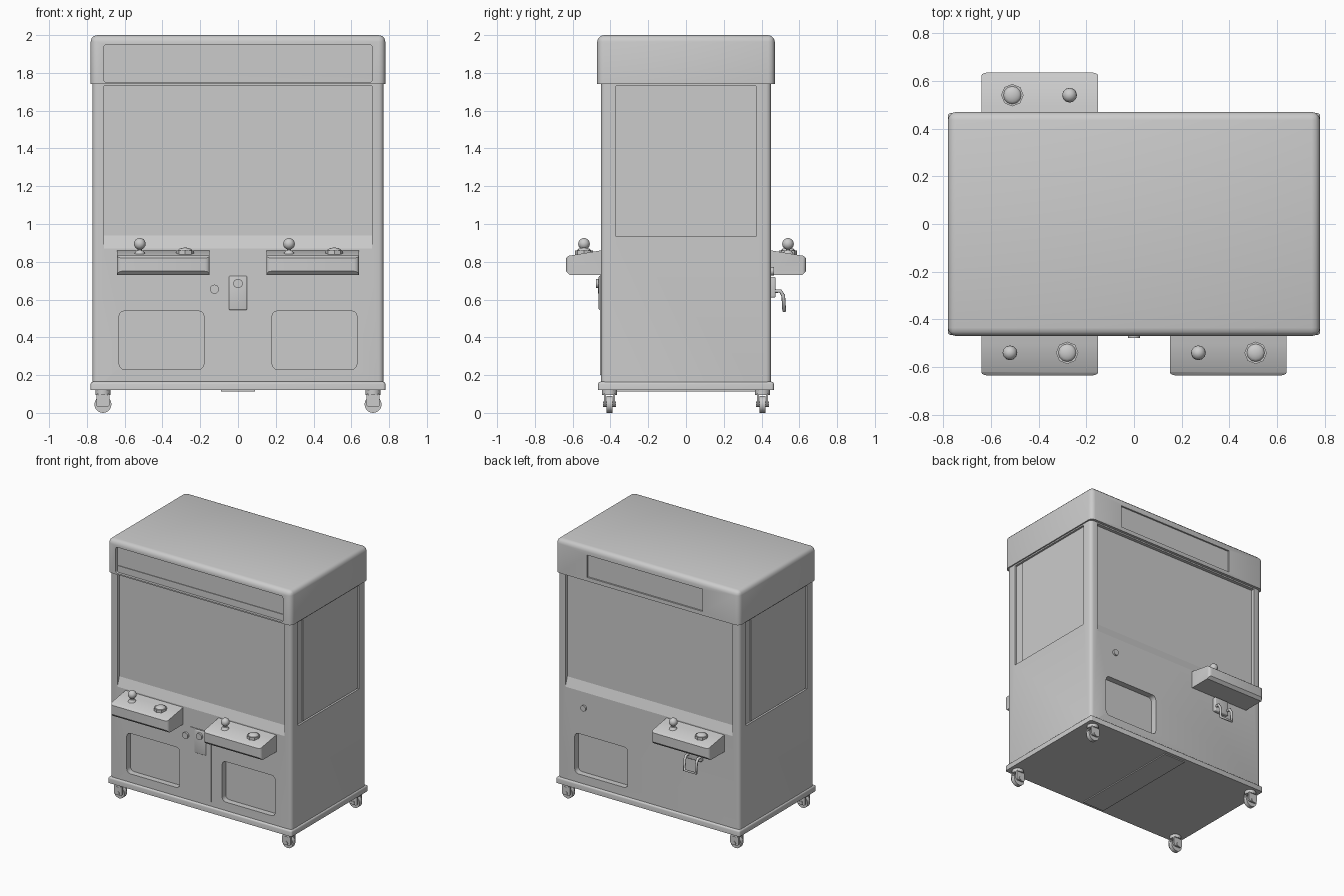
import bpy, bmesh, math
from mathutils import Matrix, Vector

default = bpy.data.objects.get("Cube")
if default:
    bpy.data.objects.remove(default, do_unlink=True)

grey = bpy.data.materials.new("plain_grey")
grey.use_nodes = True
grey.diffuse_color = (0.6, 0.6, 0.6, 1)
grey.node_tree.nodes["Principled BSDF"].inputs["Base Color"].default_value = grey.diffuse_color
TURN = Matrix.Rotation(math.pi, 4, 'Z')


def finish(name, bm, matrix=None):
    if matrix:
        bm.transform(matrix)
    bmesh.ops.recalc_face_normals(bm, faces=bm.faces)
    mesh = bpy.data.meshes.new(name)
    bm.to_mesh(mesh)
    bm.free()
    mesh.materials.append(grey)
    obj = bpy.data.objects.new(name, mesh)
    bpy.context.collection.objects.link(obj)
    return obj


def smooth(obj):
    bpy.ops.object.select_all(action='DESELECT')
    obj.select_set(True)
    bpy.context.view_layer.objects.active = obj
    bpy.ops.object.shade_smooth_by_angle(angle=math.radians(35))


def box_mesh(x, y, z):
    bm = bmesh.new()
    bmesh.ops.create_cube(bm, size=1)
    for v in bm.verts:
        v.co = Vector([a + (b - a) * (c + 0.5) for (a, b), c in zip((x, y, z), v.co)])
    return bm


def bevel(bm, width, rule, segments=3):
    edges = [e for e in bm.edges if rule((e.verts[0].co + e.verts[1].co) / 2,
                                         (e.verts[1].co - e.verts[0].co).normalized())]
    bmesh.ops.bevel(bm, geom=edges, offset=width, segments=segments,
                    profile=0.5, affect='EDGES')


def box(name, x, y, z, matrix=None, width=0, rule=lambda mid, way: True):
    bm = box_mesh(x, y, z)
    if width:
        bevel(bm, width, rule)
    obj = finish(name, bm, matrix)
    smooth(obj)
    return obj


def prism(name, outline, x, matrix=None, width=0, rule=None):
    # outline of (y, z) points stretched along x
    bm = bmesh.new()
    face = bm.faces.new([bm.verts.new((x[0], y, z)) for y, z in outline])
    new = bmesh.ops.extrude_face_region(bm, geom=[face])["geom"]
    for v in new:
        if isinstance(v, bmesh.types.BMVert):
            v.co.x = x[1]
    bmesh.ops.recalc_face_normals(bm, faces=bm.faces)
    if width:
        bevel(bm, width, rule)
    return finish(name, bm, matrix)


def cylinder(name, radius, depth, centre, axis='Z', sides=16, top=None, matrix=None):
    bm = bmesh.new()
    bmesh.ops.create_cone(bm, cap_ends=True, segments=sides, radius1=radius,
                          radius2=radius if top is None else top, depth=depth)
    turn = {'X': Matrix.Rotation(math.pi / 2, 4, 'Y'),
            'Y': Matrix.Rotation(math.pi / 2, 4, 'X'), 'Z': Matrix()}[axis]
    bm.transform(Matrix.Translation(centre) @ turn)
    obj = finish(name, bm, matrix)
    smooth(obj)
    return obj


def ball(name, radius, centre, flat=1, matrix=None):
    bm = bmesh.new()
    bmesh.ops.create_uvsphere(bm, u_segments=12, v_segments=8, radius=radius)
    bm.transform(Matrix.Translation(centre) @ Matrix.Diagonal((1, 1, flat, 1)))
    obj = finish(name, bm, matrix)
    smooth(obj)


def cut(target, cutters):
    bpy.context.view_layer.objects.active = target
    for cutter in cutters:
        cutter.hide_render = True
        mod = target.modifiers.new("recess", 'BOOLEAN')
        mod.operation, mod.solver, mod.object = 'DIFFERENCE', 'EXACT', cutter
        bpy.ops.object.modifier_apply(modifier=mod.name)
        bpy.data.objects.remove(cutter, do_unlink=True)
    smooth(target)


def upright(mid, way):
    return abs(way.z) > 0.9


def along_y(mid, way):
    return abs(way.y) > 0.9


# Cabinet with window recesses and prize pockets
body = box("cabinet", (-0.77, 0.77), (-0.45, 0.45), (0.13, 1.8), None, 0.025, upright)
cutters = []
for turn in (None, TURN):
    # window with a sloping sill
    cutters.append(prism("window_cutter", [(-0.5, 0.87), (-0.45, 0.87), (-0.425, 0.94),
                                           (-0.425, 1.73), (-0.5, 1.73)], (-0.71, 0.71), turn))
    cutters.append(box("side_cutter", (0.755, 0.9), (-0.37, 0.37), (0.935, 1.73), turn))
    cutters.append(box("pocket_cutter", (-0.63, -0.18), (-0.6, -0.405), (0.23, 0.54),
                       turn, 0.03, along_y))
cutters.append(box("pocket_cutter", (0.18, 0.63), (-0.6, -0.405), (0.23, 0.54),
                   None, 0.03, along_y))
cut(body, cutters)

# Head with sign recesses
head = box("head", (-0.78, 0.78), (-0.47, 0.47), (1.74, 2.0), None, 0.035,
           lambda mid, way: abs(way.z) > 0.9 or mid.z > 1.9)
cut(head, [box("sign_cutter", (-0.71, 0.71), (-0.6, -0.445), (1.75, 1.95), None, 0.015, along_y),
           box("sign_cutter", (-0.47, 0.51), (0.458, 0.6), (1.77, 1.94))])

# Sliding side panes, base rim and underside strip
for side, turn in (("left", None), ("right", TURN)):
    box(side + "_sliding_pane", (0.75, 0.761), (-0.3, 0.365), (0.94, 1.725), turn)
box("base_rim", (-0.78, 0.78), (-0.465, 0.465), (0.12, 0.165), None, 0.012,
    lambda mid, way: abs(way.z) > 0.9 or mid.z > 0.15)
box("underside_strip", (-0.09, 0.09), (-0.44, 0.44), (0.112, 0.13))


# Control shelves, each with joystick and push button
def control_shelf(name, centre, matrix=None):
    left, right = centre - 0.245, centre + 0.245
    shelf = prism(name + "_shelf", [(-0.44, 0.73), (-0.615, 0.73), (-0.635, 0.75),
                                    (-0.635, 0.82), (-0.62, 0.832), (-0.5, 0.852), (-0.44, 0.862)],
                  (left, right), matrix, 0.025,
                  lambda mid, way: upright(mid, way) and mid.y < -0.6)
    smooth(shelf)
    stick, button = centre - 0.125, centre + 0.115
    cylinder(name + "_stick_collar", 0.03, 0.02, (stick, -0.54, 0.85), top=0.018, matrix=matrix)
    cylinder(name + "_stick", 0.011, 0.06, (stick, -0.54, 0.87), sides=8, matrix=matrix)
    ball(name + "_stick_knob", 0.031, (stick, -0.54, 0.895), matrix=matrix)
    cylinder(name + "_button_ring", 0.047, 0.025, (button, -0.54, 0.847), sides=8, matrix=matrix)
    ball(name + "_button", 0.038, (button, -0.54, 0.858), 0.45, matrix)


control_shelf("front_right", -0.395)
control_shelf("front_left", 0.395)
control_shelf("back", 0.395, TURN)

# Coin door, slot button and centre panel
box("centre_panel", (-0.09, 0.09), (-0.454, -0.44), (0.2, 0.73))
box("coin_door", (-0.048, 0.048), (-0.462, -0.44), (0.545, 0.725), None, 0.006)
cylinder("coin_knob", 0.025, 0.03, (0, -0.462, 0.685), 'Y')
cylinder("coin_return", 0.024, 0.02, (-0.125, -0.455, 0.655), 'Y')
cylinder("back_lock", 0.022, 0.03, (0.55, 0.45, 0.75), 'Y')

# Back handle: a bent loop hanging from a mount
box("handle_mount", (-0.46, -0.34), (0.44, 0.475), (0.61, 0.72), None, 0.008)
curve = bpy.data.curves.new("back_handle", 'CURVE')
curve.dimensions = '3D'
curve.bevel_depth, curve.bevel_resolution = 0.01, 2
spline = curve.splines.new('POLY')
path = [(0.46, 0.645), (0.5, 0.645), (0.515, 0.62), (0.52, 0.54)]
points = [(-0.45, y, z) for y, z in path] + [(-0.35, y, z) for y, z in reversed(path)]
spline.points.add(len(points) - 1)
for point, co in zip(spline.points, points):
    point.co = (*co, 1)
curve.materials.append(grey)
bpy.context.collection.objects.link(bpy.data.objects.new("back_handle", curve))

# Casters at the four corners
for sx, side in ((1, "left"), (-1, "right")):
    for sy, end in ((1, "back"), (-1, "front")):
        x, y = sx * 0.715, sy * 0.405
        name = end + "_" + side + "_caster"
        cylinder(name + "_swivel", 0.04, 0.03, (x, y, 0.11))
        cylinder(name + "_wheel", 0.045, 0.03, (x, y, 0.045), 'Y', 20)
        cylinder(name + "_axle", 0.014, 0.07, (x, y, 0.045), 'Y', 8)
        for dy in (-0.024, 0.024):
            box(name + "_fork", (x - 0.035, x + 0.035), (y + dy - 0.006, y + dy + 0.006),
                (0.03, 0.105), None, 0.015, along_y)
